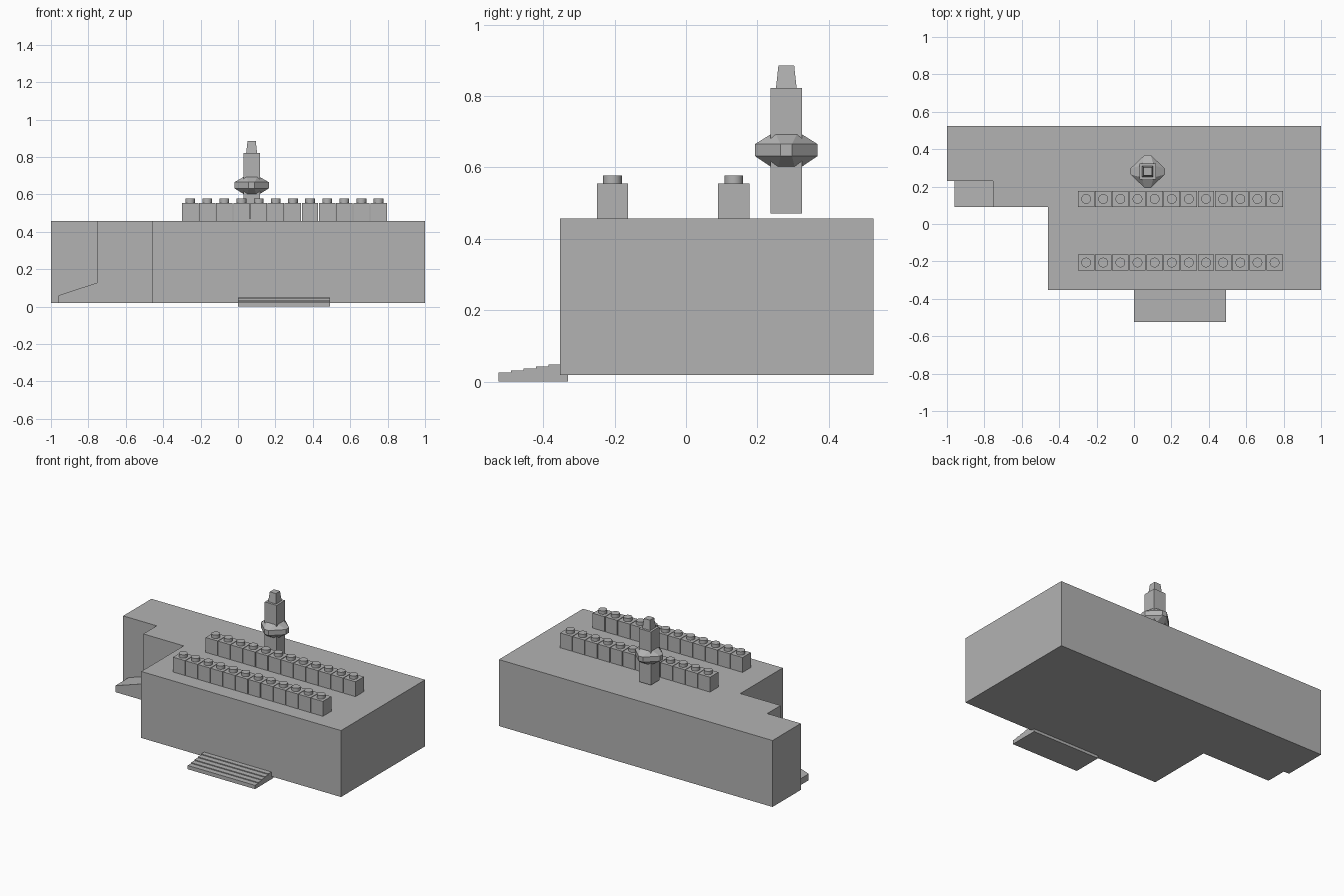
import bpy, bmesh
from mathutils import Matrix

if "Cube" in bpy.data.objects:
    bpy.data.objects.remove(bpy.data.objects["Cube"], do_unlink=True)

grey = bpy.data.materials.new("plain grey")
grey.use_nodes = True
colour = (0.45, 0.45, 0.45, 1)
grey.diffuse_color = colour
grey.node_tree.nodes["Principled BSDF"].inputs["Base Color"].default_value = colour


def finish(name, bm):
    bmesh.ops.recalc_face_normals(bm, faces=bm.faces)
    mesh = bpy.data.meshes.new(name)
    bm.to_mesh(mesh)
    bm.free()
    mesh.materials.append(grey)
    obj = bpy.data.objects.new(name, mesh)
    bpy.context.collection.objects.link(obj)
    return obj


def loft(name, rings):
    """Join matching closed rings of points and cap both ends."""
    bm = bmesh.new()
    loops = [[bm.verts.new(p) for p in ring] for ring in rings]
    for a, b in zip(loops, loops[1:]):
        for i in range(len(a)):
            j = (i + 1) % len(a)
            bm.faces.new((a[i], a[j], b[j], b[i]))
    bm.faces.new(loops[0])
    bm.faces.new(loops[-1])
    return finish(name, bm)


def square(cx, cy, half, z):
    return [(cx + sx * half, cy + sy * half, z)
            for sx, sy in ((-1, -1), (1, -1), (1, 1), (-1, 1))]


# Main building, an L-shaped footprint with a notch
FLOOR, ROOF = 0.018, 0.457
plan = [(-1, 0.525), (-1, 0.23), (-0.755, 0.23), (-0.755, 0.09),
        (-0.46, 0.09), (-0.46, -0.353), (1, -0.353), (1, 0.525)]
loft("building", [[(x, y, z) for x, y in plan] for z in (FLOOR, ROOF)])

# Sloping side ramp in the notch
ramp = [(-0.96, FLOOR), (-0.755, FLOOR), (-0.755, 0.127), (-0.96, 0.06)]
loft("side_ramp", [[(x, y, z) for x, z in ramp] for y in (0.09, 0.23)])

# Front steps
STEPS, FRONT, BACK = 5, -0.525, -0.33
profile = [(BACK, 0), (FRONT, 0)]
for i in range(STEPS):
    z = 0.025 + i * 0.0057
    y = FRONT + i * 0.035
    profile += [(y, z), (y + 0.035 if i < STEPS - 1 else BACK, z)]
loft("front_steps", [[(x, y, z) for y, z in profile] for x in (0, 0.492)])

# Two rows of roof units, each a box with a round cap
for row, y in (("front", -0.206), ("rear", 0.134)):
    for i in range(12):
        x = -0.256 + i * 0.0916
        loft(f"{row}_roof_unit_{i + 1}",
             [square(x, y, 0.0437, z) for z in (ROOF, 0.555)])
        bm = bmesh.new()
        bmesh.ops.create_cone(bm, cap_ends=True, segments=32, radius1=0.026,
                              radius2=0.026, depth=0.022,
                              matrix=Matrix.Translation((x, y, 0.566)))
        cap = finish(f"{row}_roof_cap_{i + 1}", bm)
        bpy.ops.object.select_all(action="DESELECT")
        cap.select_set(True)
        bpy.context.view_layer.objects.active = cap
        bpy.ops.object.shade_smooth_by_angle()

# Chimney shaft with a narrower tapered top
CX, CY = 0.073, 0.281
loft("chimney_shaft", [square(CX, CY, 0.0437, z) for z in (0.471, 0.822)])
loft("chimney_top", [square(CX, CY, 0.029, 0.822), square(CX, CY, 0.022, 0.886)])


# Flared collar around the chimney, a diamond with cut corners
def collar_ring(rx, ry, w, z):
    pts = [(rx, -w), (rx, w), (w, ry), (-w, ry),
           (-rx, w), (-rx, -w), (-w, -ry), (w, -ry)]
    return [(CX + x, CY + y, z) for x, y in pts]


loft("chimney_collar", [collar_ring(0.045, 0.045, 0.023, 0.603),
                        collar_ring(0.092, 0.088, 0.016, 0.632),
                        collar_ring(0.092, 0.088, 0.016, 0.665),
                        collar_ring(0.045, 0.045, 0.029, 0.692)])
